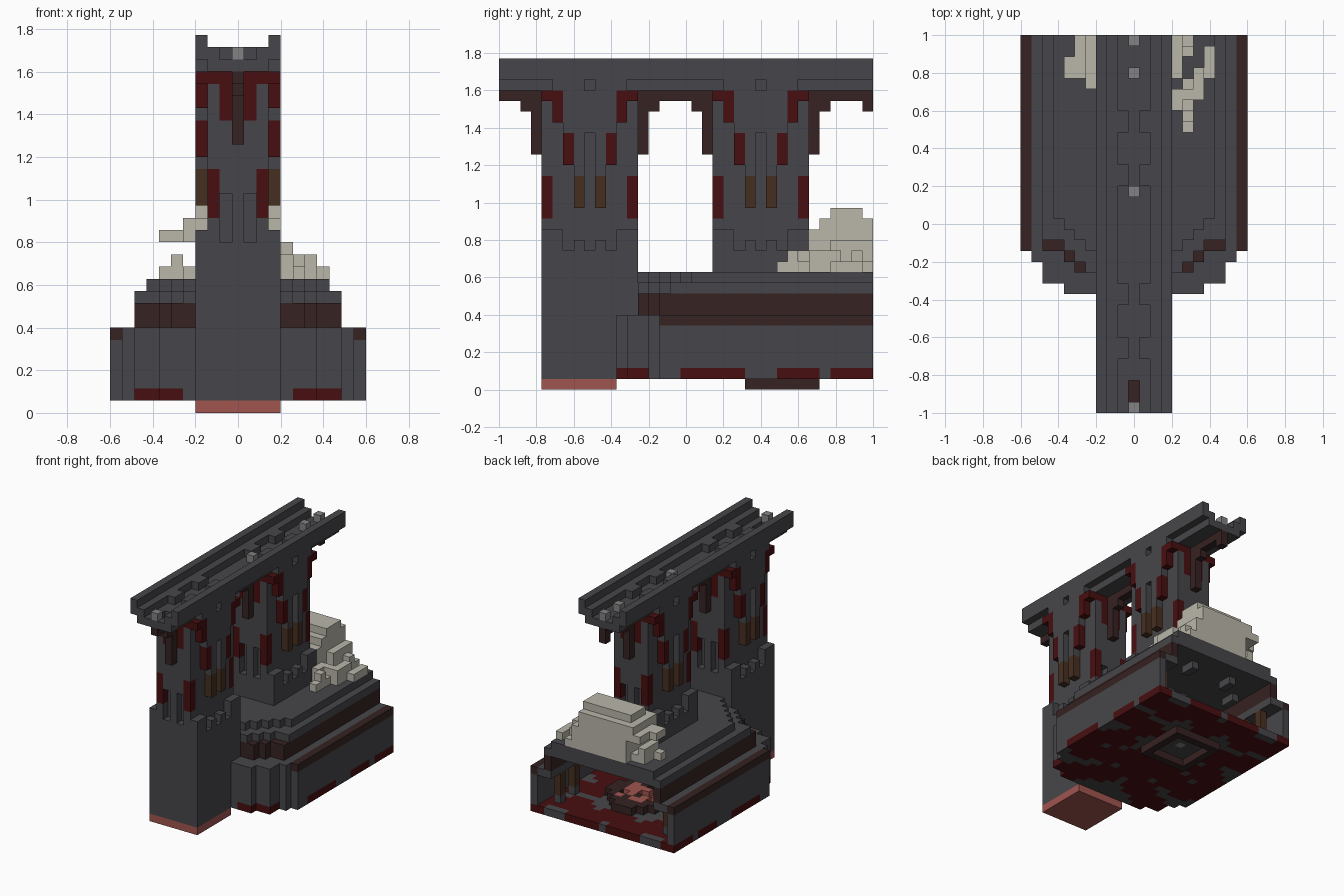
import bpy, bmesh, math, random

if "Cube" in bpy.data.objects:
    bpy.data.objects.remove(bpy.data.objects["Cube"])

U = 2 / 35          # size of one block
random.seed(4)

COLOURS = {
    "dark_stone": (0.062, 0.060, 0.067),
    "blood_red": (0.065, 0.0045, 0.005),
    "maroon": (0.037, 0.016, 0.016),
    "brown": (0.062, 0.028, 0.015),
    "bone": (0.490, 0.470, 0.400),
    "flesh_pink": (0.352, 0.090, 0.078),
    "light_grey": (0.223, 0.225, 0.230),
}
NAMES = list(COLOURS)
MATS = []
for name, rgb in COLOURS.items():
    m = bpy.data.materials.new(name)
    m.use_nodes = True
    m.diffuse_color = (*rgb, 1)
    bsdf = m.node_tree.nodes["Principled BSDF"]
    bsdf.inputs["Base Color"].default_value = (*rgb, 1)
    bsdf.inputs["Roughness"].default_value = 0.9
    MATS.append(m)

cells = {}          # block position -> (part, colour)


def box(part, colour, xs, ys, zs):
    """Fill an inclusive range of blocks."""
    for i in range(xs[0], xs[1] + 1):
        for j in range(ys[0], ys[1] + 1):
            for k in range(zs[0], zs[1] + 1):
                if 0 <= j < 35:
                    cells[i, j, k] = (part, colour)


def pair(part, colour, a, ys, zs):
    """Fill the same blocks on both sides."""
    for i in {a, -a}:
        box(part, colour, (i, i), ys, zs)


def carve(xs, ys, zs):
    for key in list(cells):
        if all(r[0] <= v <= r[1] for v, r in zip(key, (xs, ys, zs))):
            del cells[key]


def clamp(v, lo, hi):
    return max(lo, min(hi, v))


# Base chamber: stepped outline that narrows towards the roof
for a in range(11):
    low = {10: 15, 9: 14, 8: 12, 7: 12}.get(a, 11)
    pair("chamber_wall", "dark_stone", a, (low, 34), (1, 6))
    if a == 10:
        pair("chamber_wall", "maroon", a, (low, 34), (6, 6))
    if a <= 8:
        pair("chamber_band", "maroon", a, (clamp(8 + a, 13, 15), 34), (7, 8))
        pair("chamber_roof", "dark_stone", a, (clamp(9 + a, 13, 16), 34), (9, 9))
    if a <= 7:
        pair("chamber_roof", "dark_stone", a, (max(13, 11 + a), 34), (10, 10))

# Hollow inside, open at the back
carve((-9, 9), (16, 34), (2, 5))
carve((-7, 7), (16, 34), (6, 8))
for a, j in ((3, 31), (6, 28), (1, 24)):
    pair("ceiling_stub", "dark_stone", a, (j, j + 1), (8, 8))

# Inner pillars
for j in (29, 32):
    pair("inner_pillar", "dark_stone", 8, (j, j), (2, 5))
    pair("inner_pillar", "brown", 8, (j, j), (3, 5))

# Red blotches through the floor
BLOTCHES = ((10, 20), (10, 32), (6, 12), (3, 14), (8, 17), (5, 18), (0, 17),
            (7, 22), (9, 27), (6, 26), (6, 31), (3, 33), (2, 20), (0, 31))
for a, j in BLOTCHES:
    for s in (-1, 1):
        for dx in (-2, -1, 0, 1, 2):
            for dy in (-1, 0, 1, 2):
                key = (s * a + dx, j + dy, 1)
                round_off = abs(dx) + abs(dy - 0.5) <= 2.5
                if round_off and key in cells:
                    cells[key] = ("chamber_floor", "blood_red")

# Emblem below the floor and the pool above it
box("floor_ring", "maroon", (-3, 3), (23, 29), (0, 0))
carve((-2, 2), (24, 28), (0, 0))
box("floor_plate", "dark_stone", (-2, 2), (24, 28), (1, 1))
box("floor_plate", "light_grey", (0, 0), (26, 26), (1, 1))
for i in range(-4, 5):
    for j in range(22, 31):
        r = math.hypot(i, j - 26)
        if r < 4.2 and random.random() < 0.85:
            pool = r < 3 and random.random() < 0.75
            box("pool", "flesh_pink" if pool else "maroon", (i, i), (j, j), (2, 2))


# Piers, the same design twice
def pier(part, j0, bottom):
    def span(a, b):
        return (j0 + a, j0 + b)

    box(part, "dark_stone", (-3, 3), span(0, 8), (bottom, 10))
    # ragged skirt around the foot
    for n, top in enumerate((14, 14, 12, 13, 12, 13, 12, 14, 14)):
        pair(part, "dark_stone", 3, span(n, n), (11, top))
    for n in (0, 8):
        box(part, "dark_stone", (-1, 1), span(n, n), (11, 13))
        pair(part, "dark_stone", 2, span(n, n), (11, 15))
    # core
    box(part, "dark_stone", (-2, 2), span(1, 7), (11, 27))
    box(part, "dark_stone", (0, 0), span(0, 8), (14, 27))
    for n in (0, 8):
        pair(part, "blood_red", 2, span(n, n), (16, 19))
        pair(part, "dark_stone", 2, span(n, n), (20, 27))
        pair(part, "dark_stone", 1, span(n, n), (18, 23))
        pair(part, "blood_red", 1, span(n, n), (24, 27))
        pair(part, "blood_red", 2, span(n, n), (27, 27))
        pair(part, "blood_red", 3, span(n, n), (27, 27))
    # arched side ribs, mirrored about the pier middle
    for n in (1, 2, 3):
        for m in (n, 8 - n):
            if n == 1:
                pair(part, "blood_red", 3, span(m, m), (25, 26))
                pair(part, "blood_red", 3, span(m, m), (27, 27))
            elif n == 2:
                pair(part, "blood_red", 3, span(m, m), (21, 23))
                pair(part, "dark_stone", 3, span(m, m), (24, 27))
            else:
                pair(part, "brown", 3, span(m, m), (17, 19))
                pair(part, "dark_stone", 3, span(m, m), (20, 27))
            pair("beam", "dark_stone", 3, span(m, m), (28, 28))
    pair(part, "dark_stone", 3, span(4, 4), (24, 27))
    # hanging brackets
    for m, step in ((-1, -1), (9, 1)):
        box("bracket", "maroon", (0, 0), span(m, m), (22, 26))
        box("bracket", "maroon", (0, 0), span(m + step, m + step), (26, 26))
    # ledges inside the gutter
    for n in (1, 6):
        pair("beam", "dark_stone", 1, span(n, n + 1), (29, 29))


pier("front_pier", 4, 1)
box("pier_foot", "flesh_pink", (-3, 3), (4, 10), (0, 0))
pier("rear_pier", 20, 9)
box("bracket", "maroon", (0, 0), (34, 34), (26, 26))

# Top beam with raised rails and a maroon keel
for j in range(35):
    if (0, j, 27) not in cells:
        box("keel", "maroon", (0, 0), (j, j), (27, 27))
box("beam", "dark_stone", (-2, 2), (0, 34), (28, 28))
pair("beam", "dark_stone", 2, (0, 34), (29, 29))
pair("beam", "dark_stone", 3, (0, 34), (29, 30))
carve((0, 0), (1, 2), (28, 28))
for j in (0, 20, 31, 34):
    box("beam_stud", "light_grey", (0, 0), (j, j), (29, 29))

# Bone heap behind the rear pier
for j in range(29, 35):
    top = {29: 14, 30: 15, 34: 15}.get(j, 16)
    box("bone_heap", "bone", (-3, 3), (j, j), (11, top))
for i, start, top in ((4, 28, 13), (5, 26, 12), (6, 29, 12), (7, 31, 11)):
    for j in range(start, 35 if i < 6 else start + 3):
        height = min(top, 11 + (j - 25) // 2) - random.choice((0, 0, 1))
        if (i, j) not in ((5, 31), (5, 32), (4, 30)):
            box("bone_heap", "bone", (i, i), (j, j), (11, max(11, height)))
for i, start, end, top in ((-4, 30, 34, 15), (-5, 31, 34, 14), (-6, 31, 32, 14)):
    box("bone_heap", "bone", (i, i), (start, end), (14, top))
    box("bone_heap", "bone", (i, i), (start, end - 1), (11, 12 if i == -5 else 11))

# Turn every part into a mesh, keeping only the exposed block faces
DIRS = [(axis, s) for axis in range(3) for s in (0, 1)]
for part in sorted({p for p, _ in cells.values()}):
    bm = bmesh.new()
    verts = {}
    for pos, (owner, colour) in cells.items():
        if owner != part:
            continue
        for axis, side in DIRS:
            near = list(pos)
            near[axis] += 2 * side - 1
            if tuple(near) in cells:
                continue
            b, c = (axis + 1) % 3, (axis + 2) % 3
            ring = []
            for db, dc in ((0, 0), (1, 0), (1, 1), (0, 1)):
                p = list(pos)
                p[axis] += side
                p[b] += db
                p[c] += dc
                p = tuple(p)
                if p not in verts:
                    co = ((p[0] - 0.5) * U, p[1] * U - 1, p[2] * U)
                    verts[p] = bm.verts.new(co)
                ring.append(verts[p])
            face = bm.faces.new(ring if side else ring[::-1])
            face.material_index = NAMES.index(colour)
    mesh = bpy.data.meshes.new(part)
    bm.to_mesh(mesh)
    bm.free()
    for m in MATS:
        mesh.materials.append(m)
    obj = bpy.data.objects.new(part, mesh)
    bpy.context.scene.collection.objects.link(obj)
